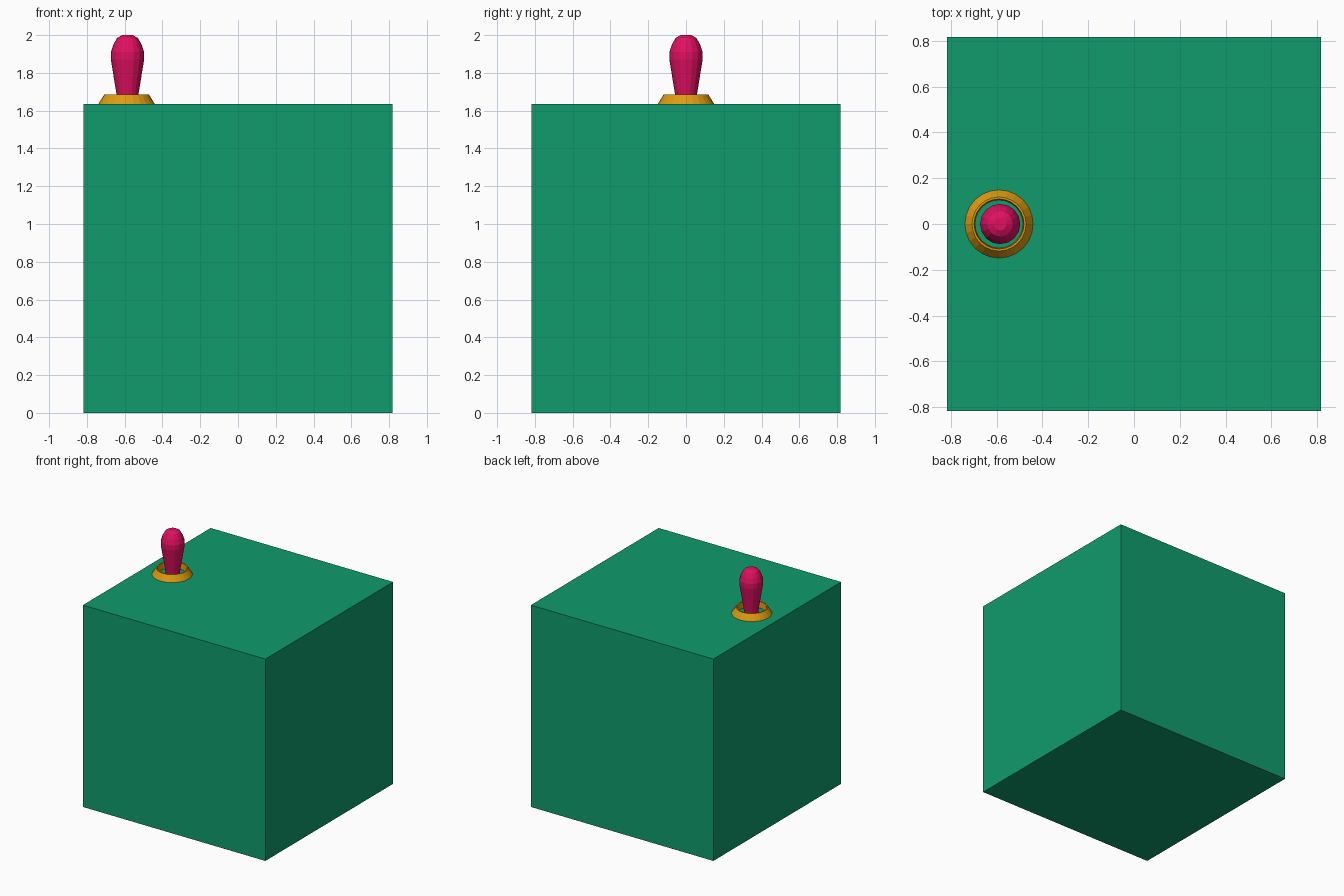
import bpy, bmesh, math

if "Cube" in bpy.data.objects:
    bpy.data.objects.remove(bpy.data.objects["Cube"])

def add_object(name, bm, color):
    bmesh.ops.recalc_face_normals(bm, faces=bm.faces)
    me = bpy.data.meshes.new(name)
    bm.to_mesh(me)
    bm.free()
    ob = bpy.data.objects.new(name, me)
    bpy.context.collection.objects.link(ob)
    mat = bpy.data.materials.new(name + "_color")
    mat.diffuse_color = color
    mat.use_nodes = True
    mat.node_tree.nodes["Principled BSDF"].inputs["Base Color"].default_value = mat.diffuse_color
    me.materials.append(mat)
    return ob

def lathe(name, profile, sides, center, color, closed=False):
    """Spin an (r, z) profile about a vertical axis; open profiles get end caps."""
    bm = bmesh.new()
    rings = [[bm.verts.new((center[0] + r * math.cos(2 * math.pi * i / sides),
                            center[1] + r * math.sin(2 * math.pi * i / sides), z))
              for i in range(sides)] for r, z in profile]
    pairs = list(zip(rings, rings[1:]))
    if closed:
        pairs.append((rings[-1], rings[0]))
    for a, b in pairs:
        for i in range(sides):
            j = (i + 1) % sides
            bm.faces.new((a[i], a[j], b[j], b[i]))
    if not closed:
        bm.faces.new(rings[0])
        bm.faces.new(rings[-1])
    return add_object(name, bm, color)

TOP = 1.636

# Cube body
bm = bmesh.new()
bmesh.ops.create_cube(bm, size=TOP)
bmesh.ops.translate(bm, verts=bm.verts, vec=(0, 0, TOP / 2))
add_object("box_body", bm, (0.005, 0.33, 0.15, 1))

# Bevelled collar around the lever
lathe("collar", [(0.149, TOP), (0.118, 1.686), (0.109, 1.686), (0.105, TOP)],
      24, (-0.59, 0), (0.75, 0.33, 0.005, 1), closed=True)

# Bat-shaped toggle lever with a rounded tip
lathe("lever", [(0.052, TOP), (0.058, 1.686), (0.088, 1.87), (0.088, 1.91),
                (0.075, 1.95), (0.055, 1.985), (0.028, 2.0)],
      16, (-0.585, 0), (0.75, 0.005, 0.12, 1))
